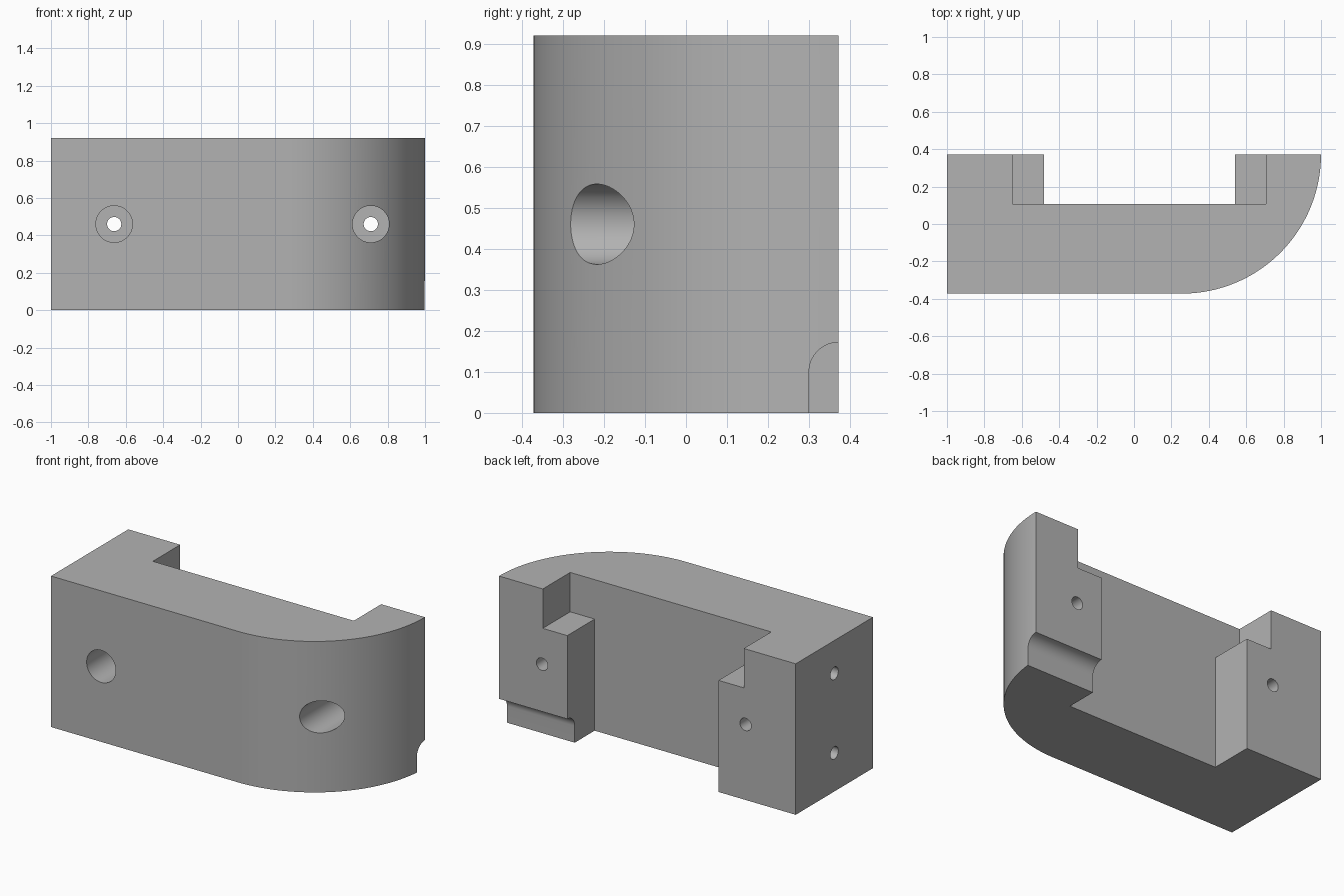
import bpy, bmesh
from math import sin, cos, pi, radians
from mathutils import Vector

if "Cube" in bpy.data.objects:
    bpy.data.objects.remove(bpy.data.objects["Cube"], do_unlink=True)

HEIGHT, HALF_DEPTH = 0.92, 0.372
RADIUS = 2 * HALF_DEPTH

grey = bpy.data.materials.new("plain grey")
grey.use_nodes = True
colour = (0.45, 0.45, 0.45, 1)
grey.diffuse_color = colour
grey.node_tree.nodes["Principled BSDF"].inputs["Base Color"].default_value = colour


def prism(name, outline, axis, start, end):
    """Extrude a 2D outline along x, y or z; the outline uses the other two axes in order."""
    def place(p, d):
        co = list(p)
        co.insert("xyz".index(axis), d)
        return Vector(co)
    bm = bmesh.new()
    base = bm.faces.new([bm.verts.new(place(p, start)) for p in outline])
    top = bmesh.ops.extrude_face_region(bm, geom=[base])["geom"]
    verts = [v for v in top if isinstance(v, bmesh.types.BMVert)]
    bmesh.ops.translate(bm, verts=verts, vec=place((0, 0), end - start))
    bmesh.ops.recalc_face_normals(bm, faces=bm.faces)
    mesh = bpy.data.meshes.new(name)
    bm.to_mesh(mesh)
    bm.free()
    mesh.materials.append(grey)
    obj = bpy.data.objects.new(name, mesh)
    bpy.context.collection.objects.link(obj)
    return obj


def arc(cx, cy, r, a0, a1, steps):
    angles = [radians(a0 + (a1 - a0) * i / steps) for i in range(steps + 1)]
    return [(cx + r * cos(a), cy + r * sin(a)) for a in angles]


def hole(name, axis, u, v, r, start, end):
    return prism(name, arc(u, v, r, 0, 360, 48)[:-1], axis, start, end)


# Solid body with one rounded end
outline = [(1, HALF_DEPTH), (-1, HALF_DEPTH), (-1, -HALF_DEPTH)]
outline += arc(1 - RADIUS, HALF_DEPTH, RADIUS, -90, 0, 64)[:-1]
body = prism("bracket_body", outline, "z", 0, HEIGHT)

# Rear channel, wider above the shoulders of the two legs
channel = [(-0.48, -0.1), (0.54, -0.1), (0.54, 0.68), (0.705, 0.68),
           (0.705, 1.1), (-0.65, 1.1), (-0.65, 0.68), (-0.48, 0.68)]
cutters = [prism("channel_cutter", channel, "y", 0.108, 0.5)]

# Round-topped rebate along the lower back of the rounded leg
rebate = arc(HALF_DEPTH, 0.1, 0.072, 90, 180, 16)
rebate += [(0.30, -0.1), (0.5, -0.1), (0.5, 0.172)]
cutters.append(prism("rebate_cutter", rebate, "x", 0.5, 1.1))

# Counterbored screw holes from front to back
for x in (-0.662, 0.71):
    cutters.append(hole("counterbore_cutter", "y", x, HEIGHT / 2, 0.098, -0.5, 0.108))
    cutters.append(hole("screw_hole_cutter", "y", x, HEIGHT / 2, 0.038, 0.05, 0.5))

# Blind holes in the flat end
for z in (0.235, 0.72):
    cutters.append(hole("end_hole_cutter", "x", 0, z, 0.038, -1.1, -0.7))

bpy.context.view_layer.objects.active = body
for cutter in cutters:
    mod = body.modifiers.new("cut", "BOOLEAN")
    mod.operation, mod.solver, mod.object = "DIFFERENCE", "EXACT", cutter
    bpy.ops.object.modifier_apply(modifier=mod.name)
    bpy.data.objects.remove(cutter, do_unlink=True)

bpy.ops.object.select_all(action="DESELECT")
body.select_set(True)
bpy.ops.object.shade_smooth_by_angle(angle=radians(30))
